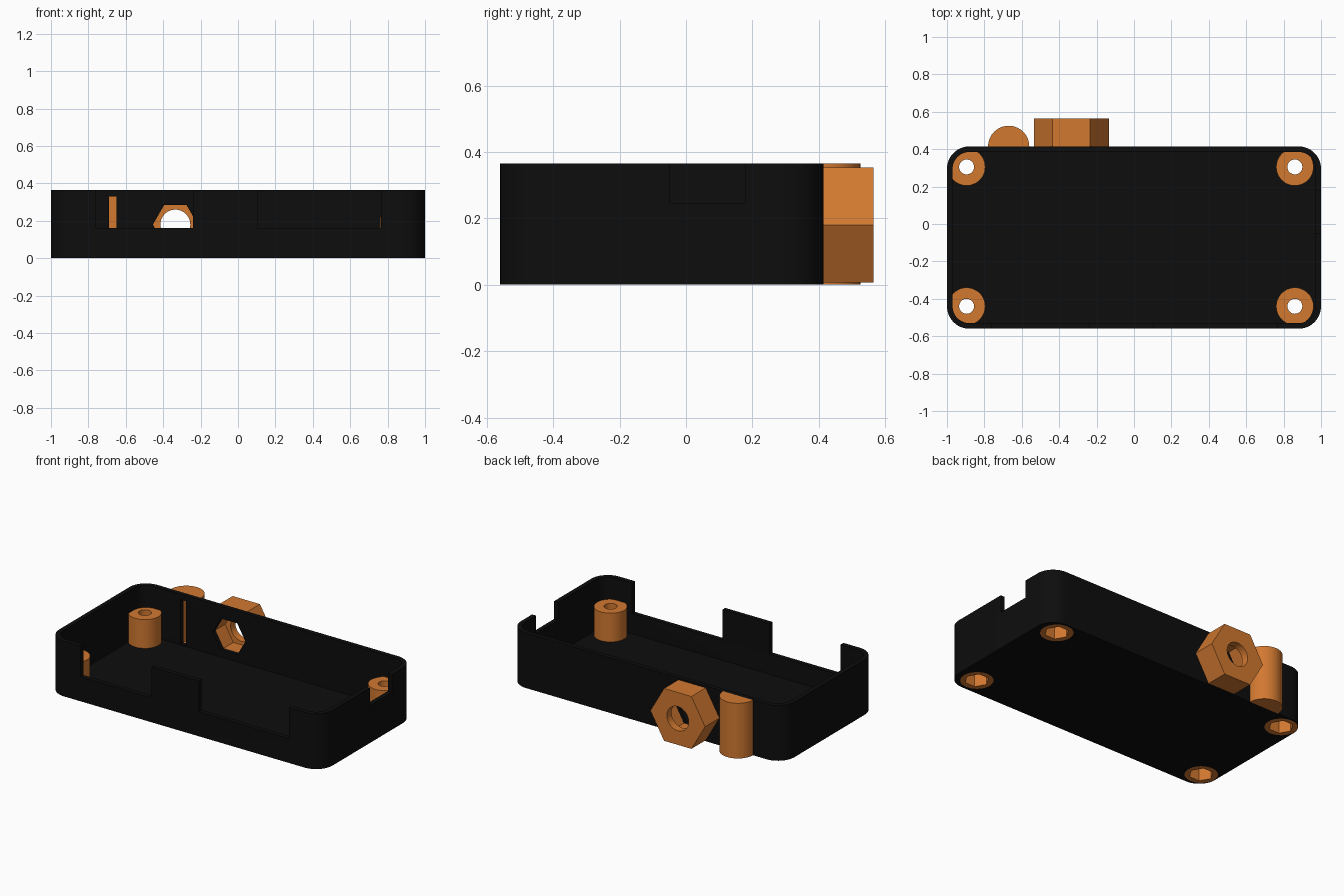
import bpy, bmesh, math

if "Cube" in bpy.data.objects:
    bpy.data.objects.remove(bpy.data.objects["Cube"])


def material(name, rgb):
    m = bpy.data.materials.new(name)
    m.diffuse_color = (*rgb, 1)
    m.use_nodes = True
    m.node_tree.nodes["Principled BSDF"].inputs["Base Color"].default_value = m.diffuse_color
    return m


BLACK = material("black plastic", (0.004, 0.004, 0.004))
ORANGE = material("orange plastic", (0.64, 0.19, 0.03))


def arc(cx, cy, r, a0, a1, n):
    """Points on an arc, angles in degrees, both ends included."""
    return [(cx + r * math.cos(math.radians(a0 + (a1 - a0) * i / n)),
             cy + r * math.sin(math.radians(a0 + (a1 - a0) * i / n))) for i in range(n + 1)]


def ngon(cx, cy, r, n):
    return arc(cx, cy, r, 0, 360, n)[:-1]


def rect(x0, x1, y0, y1):
    return [(x0, y0), (x1, y0), (x1, y1), (x0, y1)]


def rounded_rect(x0, x1, y0, y1, r):
    return (arc(x1 - r, y1 - r, r, 0, 90, 12) + arc(x0 + r, y1 - r, r, 90, 180, 12)
            + arc(x0 + r, y0 + r, r, 180, 270, 12) + arc(x1 - r, y0 + r, r, 270, 360, 12))


def prism(name, pts, lo, hi, mat=None, along_y=False):
    """Extrude a profile along z, or an x-z profile along y."""
    bm = bmesh.new()
    place = (lambda p, h: (p[0], h, p[1])) if along_y else (lambda p, h: (p[0], p[1], h))
    a = [bm.verts.new(place(p, lo)) for p in pts]
    b = [bm.verts.new(place(p, hi)) for p in pts]
    bm.faces.new(a)
    bm.faces.new(b)
    for i in range(len(pts)):
        j = (i + 1) % len(pts)
        bm.faces.new((a[i], a[j], b[j], b[i]))
    bmesh.ops.recalc_face_normals(bm, faces=bm.faces)
    me = bpy.data.meshes.new(name)
    bm.to_mesh(me)
    bm.free()
    ob = bpy.data.objects.new(name, me)
    bpy.context.collection.objects.link(ob)
    if mat:
        me.materials.append(mat)
    return ob


def cut(ob, pts, lo, hi, along_y=False):
    """Subtract a prism from an object and discard the cutter."""
    cutter = prism("cutter", pts, lo, hi, None, along_y)
    cutter.hide_render = True
    mod = ob.modifiers.new("cut", 'BOOLEAN')
    mod.operation = 'DIFFERENCE'
    mod.solver = 'EXACT'
    mod.object = cutter
    bpy.context.view_layer.objects.active = ob
    bpy.ops.object.modifier_apply(modifier=mod.name)
    bpy.data.objects.remove(cutter)


def smooth(ob):
    bpy.ops.object.select_all(action='DESELECT')
    ob.select_set(True)
    bpy.context.view_layer.objects.active = ob
    bpy.ops.object.shade_smooth_by_angle(angle=math.radians(30))


FRONT, BACK, TOP, WALL = -0.56, 0.415, 0.365, 0.03
NUT_X, NUT_Z, HALF_X = -0.335, 0.18, -0.67
POSTS = [(x, y) for x in (-0.895, 0.86) for y in (-0.44, 0.305)]

# open tray with rounded corners
tray = prism("tray", rounded_rect(-1, 1, FRONT, BACK, 0.12), 0, TOP, BLACK)
cut(tray, rounded_rect(-1 + WALL, 1 - WALL, FRONT + WALL, BACK - WALL, 0.09), WALL, 1)

# port notches in the front wall and the right wall
for x0, x1 in ((-0.76, -0.24), (0.105, 0.765)):
    cut(tray, rect(x0, x1, 0.162, 1), FRONT - 0.1, FRONT + 0.06, True)
cut(tray, rect(0.95, 1.1, -0.05, 0.18), 0.247, 1)

# hexagonal and slot openings in the back wall
cut(tray, ngon(NUT_X, NUT_Z, 0.12, 6), BACK - 0.06, BACK + 0.1, True)
cut(tray, rect(HALF_X - 0.021, HALF_X + 0.021, 0.035, 0.33), BACK - 0.06, BACK + 0.1, True)

# screw posts through the floor, with a bore and a hexagonal pocket below
for i, (x, y) in enumerate(POSTS):
    cut(tray, ngon(x, y, 0.1, 48), -0.1, WALL + 0.005)
    post = prism(f"screw_post_{i + 1}", ngon(x, y, 0.1, 48), 0, 0.22, ORANGE)
    cut(post, ngon(x, y, 0.04, 32), -0.1, 1)
    cut(post, ngon(x, y, 0.075, 6), -0.1, 0.1)
    smooth(post)
smooth(tray)

# hexagonal socket mount on the back
socket = prism("hex_mount", ngon(NUT_X, NUT_Z, 0.2, 6), BACK, 0.565, ORANGE, True)
cut(socket, ngon(NUT_X, NUT_Z, 0.12, 6), BACK - 0.1, 0.515, True)
cut(socket, ngon(NUT_X, NUT_Z, 0.08, 40), BACK - 0.1, 0.7, True)
smooth(socket)

# half-round housing on the back, with a slot pocket
housing = prism("half_round_housing", arc(HALF_X, BACK, 0.11, 0, 180, 32), 0, TOP, ORANGE)
cut(housing, rect(HALF_X - 0.021, HALF_X + 0.021, 0.035, 0.33), BACK - 0.1, 0.46, True)
smooth(housing)
